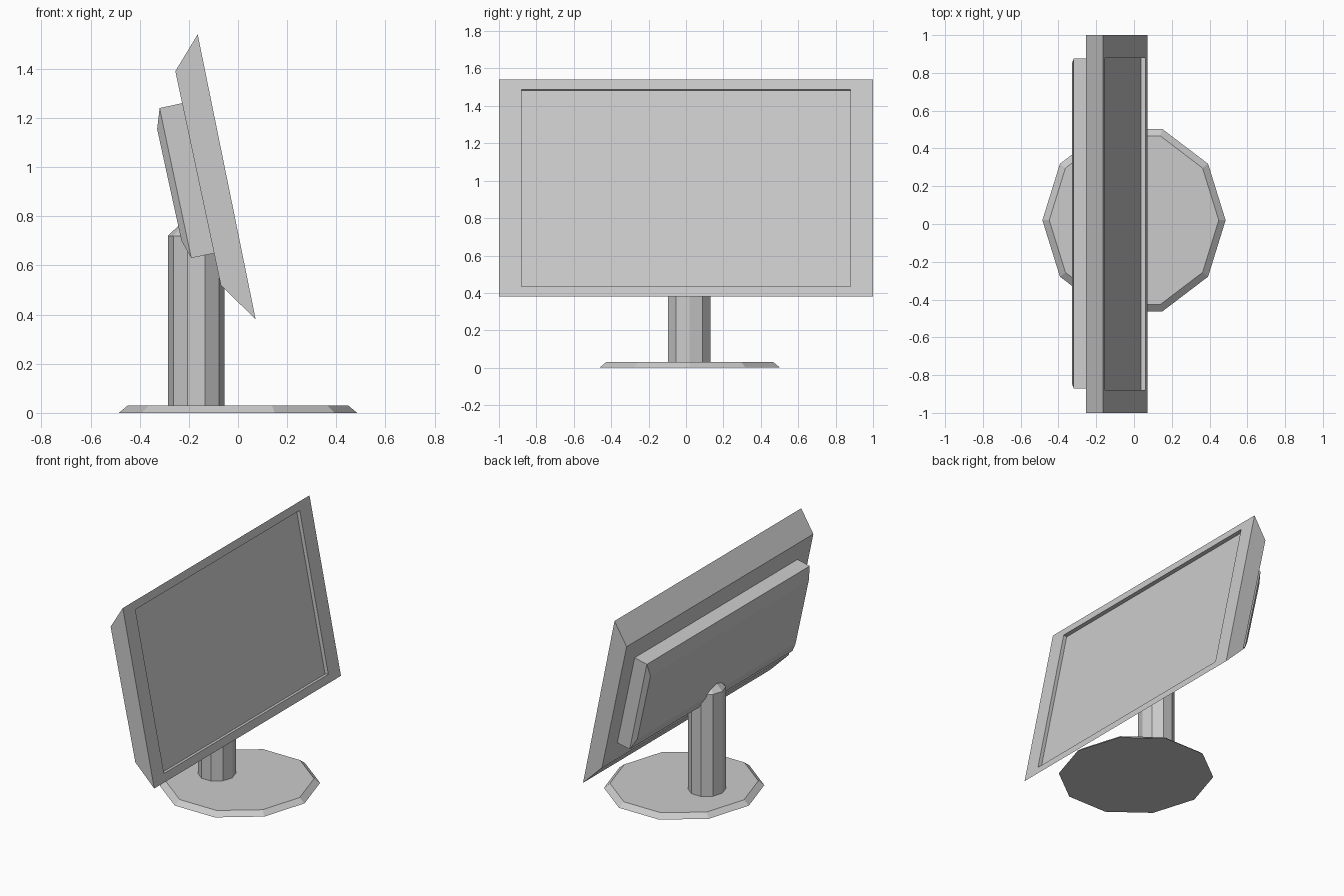
import bpy, bmesh, math
from mathutils import Vector

if "Cube" in bpy.data.objects:
    bpy.data.objects.remove(bpy.data.objects["Cube"])


def finish(name, bm):
    bmesh.ops.recalc_face_normals(bm, faces=bm.faces)
    mesh = bpy.data.meshes.new(name)
    bm.to_mesh(mesh)
    bm.free()
    obj = bpy.data.objects.new(name, mesh)
    bpy.context.collection.objects.link(obj)
    return obj


def loft(bm, rings):
    """Skin equal-length point rings and cap both ends."""
    loops = [[bm.verts.new(p) for p in ring] for ring in rings]
    n = len(loops[0])
    for a, b in zip(loops, loops[1:]):
        for i in range(n):
            j = (i + 1) % n
            bm.faces.new((a[i], a[j], b[j], b[i]))
    bm.faces.new(loops[0])
    bm.faces.new(loops[-1])
    bmesh.ops.recalc_face_normals(bm, faces=bm.faces)


def side_quad(low, high, y0, y1):
    """Tilted rectangle from a low and a high (x, z) point."""
    return [(low[0], y0, low[1]), (low[0], y1, low[1]),
            (high[0], y1, high[1]), (high[0], y0, high[1])]


def decagon_loft(name, cx, cy, rx, ry, levels):
    """Ten-sided turned part from (z, scale) levels."""
    bm = bmesh.new()
    angles = [i * math.tau / 10 for i in range(10)]
    loft(bm, [[(cx + rx * s * math.cos(a), cy + ry * s * math.sin(a), z)
               for a in angles] for z, s in levels])
    return finish(name, bm)


# Foot plate and column
decagon_loft("base", 0, 0.02, 0.485, 0.508, [(0, 1), (0.03, 0.925)])
decagon_loft("column", -0.17, 0.018, 0.115, 0.12,
             [(0.025, 1), (0.72, 1), (0.765, 0.6)])

# Screen panel with recessed display
bm = bmesh.new()
loft(bm, [side_quad((-0.07, 0.52), (-0.255, 1.39), -1, 1),
          side_quad((0.072, 0.38), (-0.164, 1.54), -1, 1)])
front = max(bm.faces, key=lambda f: f.calc_center_median().x)
normal = Vector((1.16, 0, 0.236)).normalized()
front = max(bm.faces, key=lambda f: f.normal.dot(normal))
bmesh.ops.inset_individual(bm, faces=[front], thickness=0.0765)
for v in front.verts:
    v.co.y = math.copysign(0.88, v.co.y)
display = bmesh.ops.extrude_discrete_faces(bm, faces=[front])["faces"][0]
bmesh.ops.translate(bm, verts=display.verts, vec=-0.025 * normal)
finish("screen_panel", bm)

# Rear housing with chamfered back
bm = bmesh.new()
loft(bm, [side_quad((-0.085, 0.652), (-0.215, 1.263), -0.87, 0.875),
          side_quad((-0.19, 0.63), (-0.319, 1.24), -0.87, 0.875),
          side_quad((-0.23, 0.70), (-0.329, 1.155), -0.845, 0.85)])
finish("rear_housing", bm)
